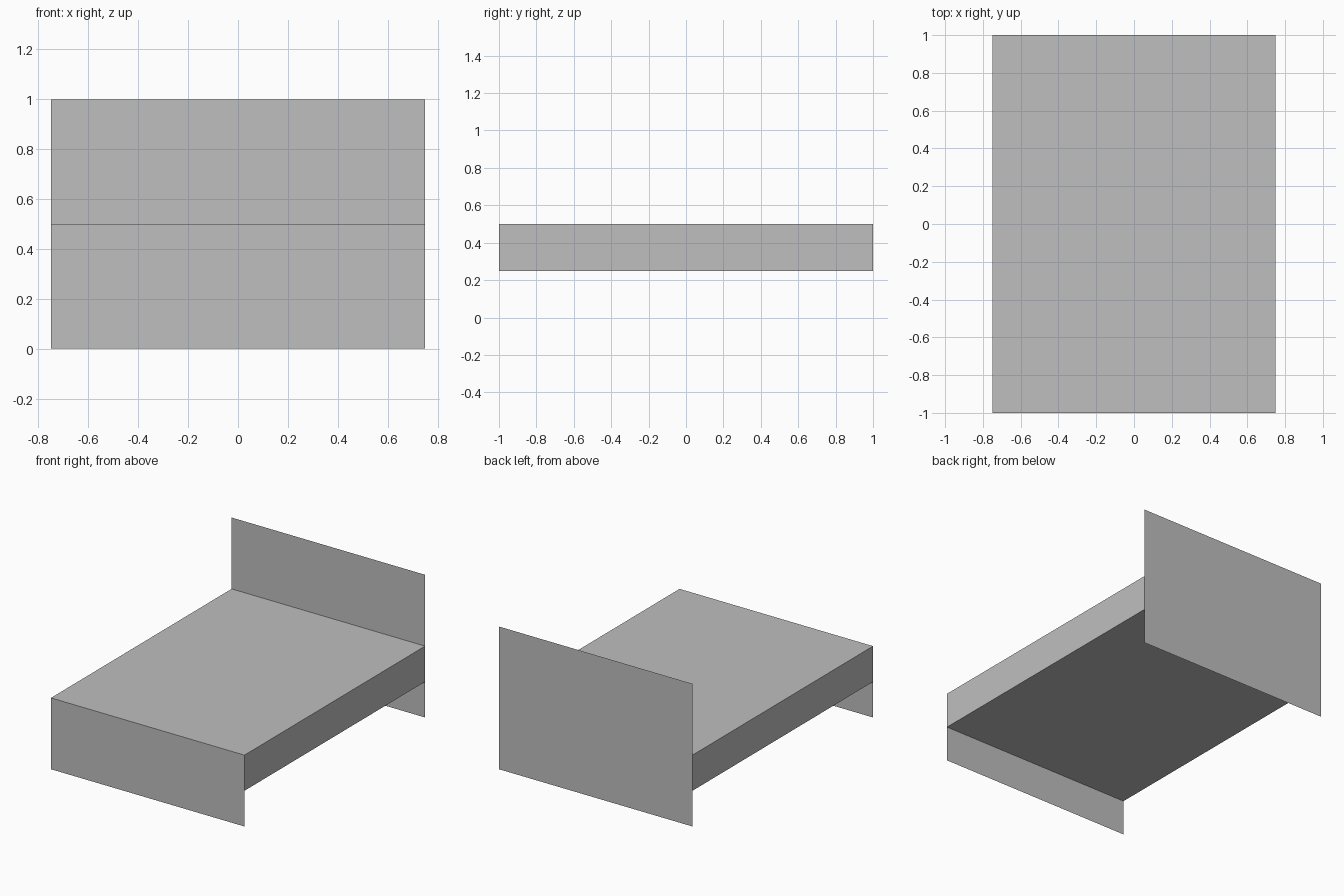
import bpy
import bmesh

HALF_W, HALF_L = 0.75, 1.0
BASE_Z, TOP_Z, HEAD_Z = 0.25, 0.5, 1.0

cube = bpy.data.objects.get("Cube")
if cube:
    bpy.data.objects.remove(cube, do_unlink=True)

# Single plain grey
grey = bpy.data.materials.new("light grey")
grey.use_nodes = True
colour = (0.52, 0.52, 0.52, 1.0)
grey.diffuse_color = colour
grey.node_tree.nodes["Principled BSDF"].inputs["Base Color"].default_value = colour


def add_object(name, bm):
    mesh = bpy.data.meshes.new(name)
    bm.to_mesh(mesh)
    bm.free()
    mesh.materials.append(grey)
    obj = bpy.data.objects.new(name, mesh)
    bpy.context.collection.objects.link(obj)


def board(name, y, height):
    """Thin upright sheet across the bed, standing on the floor and facing outwards."""
    bm = bmesh.new()
    side = HALF_W if y < 0 else -HALF_W
    corners = [(-side, 0), (side, 0), (side, height), (-side, height)]
    bm.faces.new([bm.verts.new((x, y, z)) for x, z in corners])
    add_object(name, bm)


# Bed base: a box whose ends are closed by the boards
bm = bmesh.new()
bmesh.ops.create_cube(bm, size=1)
for v in bm.verts:
    v.co.x *= 2 * HALF_W
    v.co.y *= 2 * HALF_L
    v.co.z = TOP_Z if v.co.z > 0 else BASE_Z
bm.normal_update()
ends = [f for f in bm.faces if abs(f.normal.y) > 0.9]
bmesh.ops.delete(bm, geom=ends, context="FACES_ONLY")
add_object("bed_base", bm)

# End boards
board("footboard", -HALF_L, TOP_Z)
board("headboard", HALF_L, HEAD_Z)
